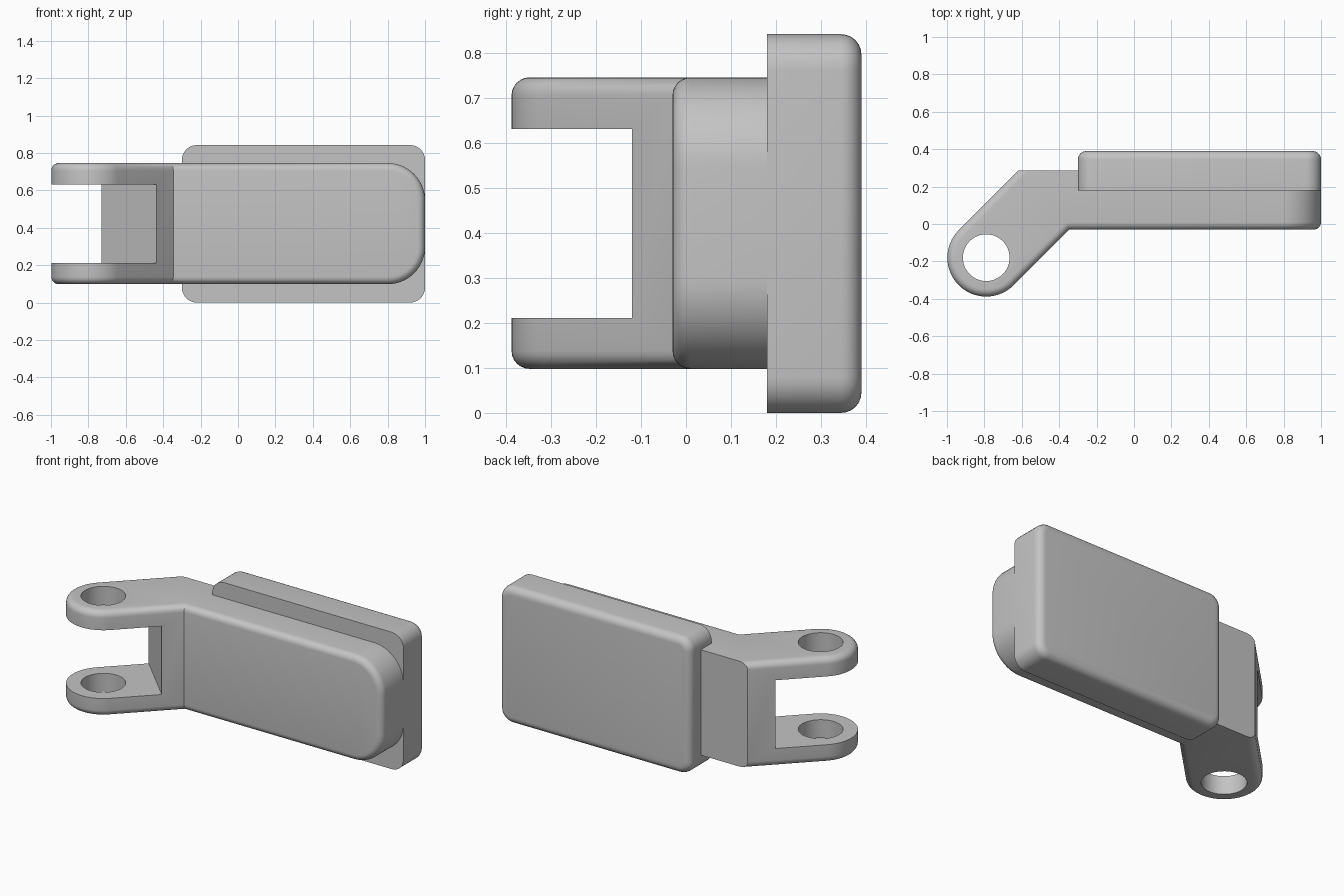
import bpy, bmesh, math
from mathutils import Vector, Matrix

if "Cube" in bpy.data.objects:
    bpy.data.objects.remove(bpy.data.objects["Cube"])

grey = bpy.data.materials.new("plain_grey")
grey.use_nodes = True
grey.diffuse_color = (0.55, 0.55, 0.55, 1)
grey.node_tree.nodes["Principled BSDF"].inputs["Base Color"].default_value = grey.diffuse_color

BOTTOM, TOP = 0.098, 0.746      # arm height range
FRONT, SEAT, BACK = -0.03, 0.18, 0.285
PIVOT, EYE_R, HOLE_R = Vector((-0.79, -0.18)), 0.208, 0.125


def make_object(name, bm):
    bmesh.ops.recalc_face_normals(bm, faces=bm.faces)
    mesh = bpy.data.meshes.new(name)
    bm.to_mesh(mesh)
    bm.free()
    obj = bpy.data.objects.new(name, mesh)
    bpy.context.collection.objects.link(obj)
    mesh.materials.append(grey)
    return obj


def select_only(obj):
    bpy.ops.object.select_all(action='DESELECT')
    obj.select_set(True)
    bpy.context.view_layer.objects.active = obj


def round_edges(bm, test, radius, segments):
    edges = [e for e in bm.edges if test(e)]
    bmesh.ops.bevel(bm, geom=edges, offset=radius, segments=segments,
                    profile=0.5, affect='EDGES', clamp_overlap=True)


def both(edge, axis, value):
    return all(abs(v.co[axis] - value) < 1e-4 for v in edge.verts)


def box(size, matrix):
    bm = bmesh.new()
    bmesh.ops.create_cube(bm, size=1, matrix=matrix @ Matrix.Diagonal((*size, 1)))
    return bm


def cut(target, cutter):
    cutter.hide_render = True
    mod = target.modifiers.new("cut", 'BOOLEAN')
    mod.operation, mod.solver, mod.object = 'DIFFERENCE', 'EXACT', cutter
    select_only(target)
    bpy.ops.object.modifier_apply(modifier=mod.name)
    bpy.data.objects.remove(cutter)


# Bent arm: plan outline with a round eye, raised to full height
d = EYE_R * math.sqrt(2)
outer, inner = PIVOT.y - PIVOT.x + d, PIVOT.y - PIVOT.x - d
outline = [(1, FRONT), (1, SEAT), (-0.25, SEAT), (-0.25, BACK), (BACK - outer, BACK)]
for i in range(33):
    a = math.radians(135 + 180 * i / 32)
    outline.append((PIVOT.x + EYE_R * math.cos(a), PIVOT.y + EYE_R * math.sin(a)))
outline.append((FRONT - inner, FRONT))

bm = bmesh.new()
base = bm.faces.new([bm.verts.new((x, y, BOTTOM)) for x, y in outline])
raised = bmesh.ops.extrude_face_region(bm, geom=[base])
bmesh.ops.translate(bm, vec=(0, 0, TOP - BOTTOM),
                    verts=[g for g in raised["geom"] if isinstance(g, bmesh.types.BMVert)])
bmesh.ops.recalc_face_normals(bm, faces=bm.faces)

# Large corners on the free end, then small rounding on the front and eye rim
round_edges(bm, lambda e: both(e, 0, 1) and (both(e, 2, TOP) or both(e, 2, BOTTOM)), 0.2, 14)


def on_rim(e):
    if both(e, 1, FRONT):
        return not (both(e, 0, FRONT - inner))
    flat = both(e, 2, TOP) or both(e, 2, BOTTOM)
    mid = (e.verts[0].co + e.verts[1].co) / 2
    return flat and mid.x < FRONT - inner and not both(e, 1, BACK)


round_edges(bm, on_rim, 0.04, 6)
arm = make_object("bent_arm", bm)

# Fork slot and pin hole
slot_end = Vector((-0.5875, 0.0325, 0.421))
direction = Vector((-1, -1, 0)).normalized()
matrix = Matrix.Translation(slot_end + direction * 0.5) @ Matrix.Rotation(math.radians(45), 4, 'Z')
cut(arm, make_object("slot_cutter", box((1, 1, 0.42), matrix)))

bm = bmesh.new()
bmesh.ops.create_cone(bm, cap_ends=True, segments=48, radius1=HOLE_R, radius2=HOLE_R, depth=2,
                      matrix=Matrix.Translation((PIVOT.x, PIVOT.y, 0.4)))
cut(arm, make_object("hole_cutter", bm))

# Back pad: rounded corners and a softened rear rim
bm = box((1.3, 0.21, 0.842), Matrix.Translation((0.35, 0.285, 0.421)))
round_edges(bm, lambda e: abs(e.verts[0].co.y - e.verts[1].co.y) > 0.1, 0.08, 8)
round_edges(bm, lambda e: both(e, 1, 0.39), 0.045, 6)
pad = make_object("back_pad", bm)

for obj in (arm, pad):
    select_only(obj)
    bpy.ops.object.shade_smooth_by_angle(angle=math.radians(30))
